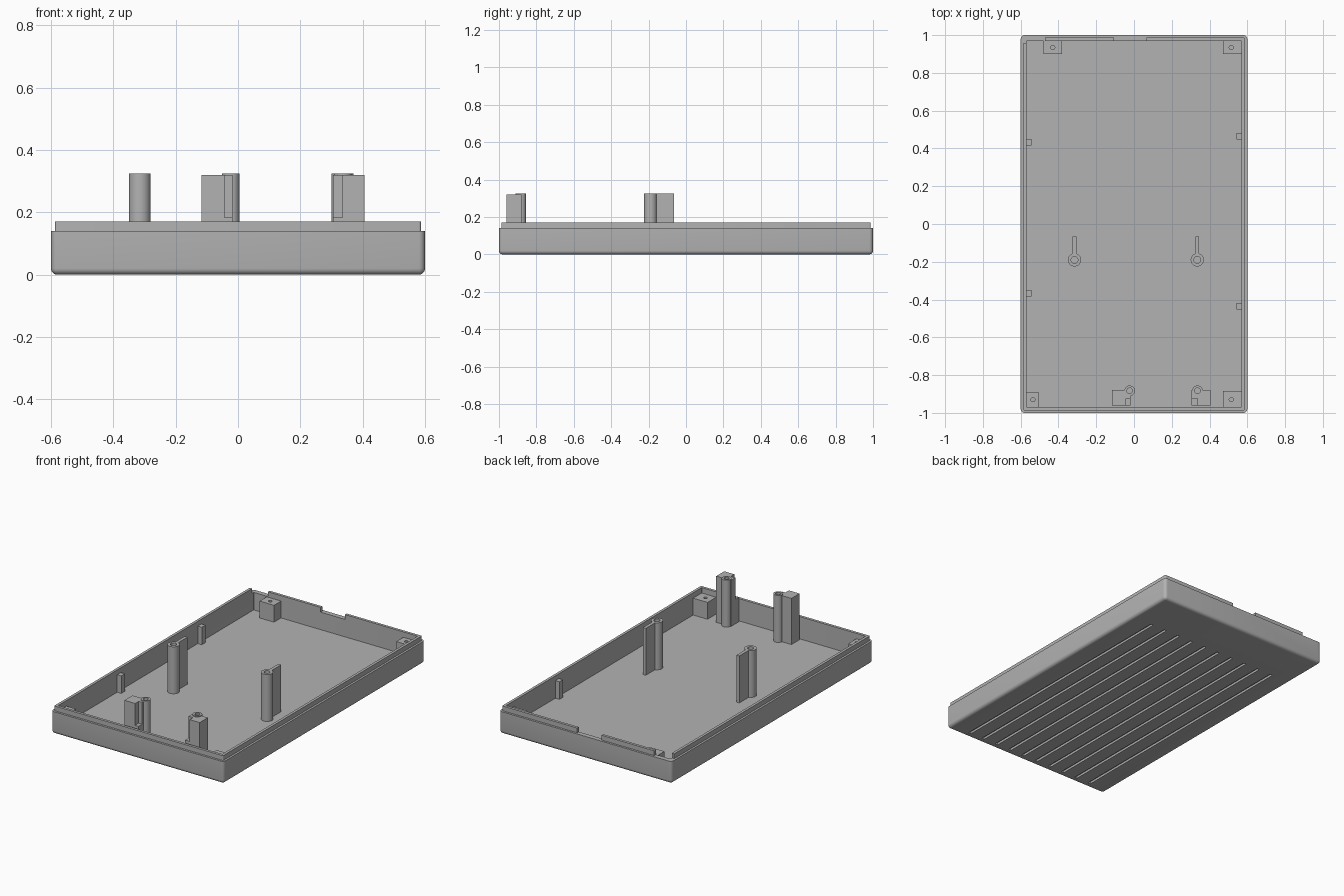
import bpy
import bmesh
from math import cos, sin, pi, radians
from mathutils import Matrix, Vector

FLOOR, LEDGE, RIM, POST_TOP = 0.03, 0.14, 0.17, 0.325
SINK = 0.02  # parts start slightly inside the floor

cube = bpy.data.objects.get("Cube")
if cube:
    bpy.data.objects.remove(cube, do_unlink=True)

grey = bpy.data.materials.new("grey_plastic")
grey.use_nodes = True
grey.diffuse_color = (0.45, 0.45, 0.45, 1)
grey.node_tree.nodes["Principled BSDF"].inputs["Base Color"].default_value = (0.45, 0.45, 0.45, 1)


def finish(name, bm):
    bmesh.ops.recalc_face_normals(bm, faces=bm.faces)
    mesh = bpy.data.meshes.new(name)
    bm.to_mesh(mesh)
    bm.free()
    mesh.materials.append(grey)
    obj = bpy.data.objects.new(name, mesh)
    bpy.context.scene.collection.objects.link(obj)
    return obj


def add_box(bm, x0, x1, y0, y1, z0, z1):
    size = Matrix.Diagonal((x1 - x0, y1 - y0, z1 - z0, 1))
    centre = Matrix.Translation(((x0 + x1) / 2, (y0 + y1) / 2, (z0 + z1) / 2))
    bmesh.ops.create_cube(bm, size=1, matrix=centre @ size)


def add_loft(bm, rings):
    """Skin a list of point rings and cap both ends."""
    loops = [[bm.verts.new(p) for p in ring] for ring in rings]
    n = len(loops[0])
    for a, b in zip(loops, loops[1:]):
        for i in range(n):
            j = (i + 1) % n
            bm.faces.new((a[i], a[j], b[j], b[i]))
    bm.faces.new(loops[0][::-1])
    bm.faces.new(loops[-1])


def circle(x, y, r, z, n=32):
    return [Vector((x + r * cos(2 * pi * i / n), y + r * sin(2 * pi * i / n), z)) for i in range(n)]


def rounded_rect(inset, z, steps=5):
    r = max(0.02 - inset, 0.003)
    hx, hy = 0.6 - inset - r, 1 - inset - r
    points = []
    for k, (sx, sy) in enumerate(((1, 1), (-1, 1), (-1, -1), (1, -1))):
        for s in range(steps + 1):
            a = (k + s / steps) * pi / 2
            points.append(Vector((sx * hx + r * cos(a), sy * hy + r * sin(a), z)))
    return points


def box(name, *dims):
    bm = bmesh.new()
    add_box(bm, *dims)
    return finish(name, bm)


def cut(obj, boxes=(), holes=()):
    """Subtract boxes and vertical round holes (x, y, radius, z0, z1)."""
    bm = bmesh.new()
    for dims in boxes:
        add_box(bm, *dims)
    for x, y, r, z0, z1 in holes:
        add_loft(bm, [circle(x, y, r, z0), circle(x, y, r, z1)])
    cutter = finish("cutter", bm)
    cutter.hide_render = True
    mod = obj.modifiers.new("cut", "BOOLEAN")
    mod.operation, mod.solver, mod.object = "DIFFERENCE", "EXACT", cutter
    bpy.context.view_layer.objects.active = obj
    bpy.ops.object.modifier_apply(modifier=mod.name)
    bpy.data.objects.remove(cutter, do_unlink=True)


def smooth(obj):
    obj.data.shade_smooth()
    obj.data.set_sharp_from_angle(angle=radians(35))


def post(name, x, y, r, hole):
    bm = bmesh.new()
    add_loft(bm, [circle(x, y, r, SINK), circle(x, y, r, POST_TOP),
                  circle(x, y, hole, POST_TOP), circle(x, y, hole, 0.1)])
    smooth(finish(name, bm))


# Tray shell: rounded bottom edge, outer wall, ledge, raised lip, inner wall
bm = bmesh.new()
fillet = [(0.02 * (1 - sin(a)), 0.02 * (1 - cos(a))) for a in (i * pi / 10 for i in range(6))]
profile = fillet + [(0, LEDGE), (0.013, LEDGE), (0.013, RIM), (0.03, RIM), (0.03, FLOOR)]
add_loft(bm, [rounded_rect(inset, z) for inset, z in profile])
tray = finish("tray", bm)

# Gaps in the back lip, and long grooves in the underside
gaps = [(-0.105, 0.065, 0.95, 1.05, LEDGE, 0.2), (-0.65, -0.47, 0.955, 1.05, LEDGE, 0.2)]
grooves = []
for i in range(10):
    x = -0.46 + i * 0.102
    grooves.append((x - 0.009, x + 0.009, -0.96, 0.71, -0.05, 0.014))
cut(tray, gaps + grooves)
smooth(tray)

# Corner screw blocks
corners = {
    "back_right": (-0.48, -0.38, 0.9, 0.98, -0.43, 0.935),
    "back_left": (0.47, 0.58, 0.9, 0.98, 0.515, 0.935),
    "front_right": (-0.58, -0.505, -0.98, -0.89, -0.535, -0.93),
    "front_left": (0.47, 0.58, -0.98, -0.885, 0.515, -0.93),
}
for place, (x0, x1, y0, y1, hx, hy) in corners.items():
    block = box(place + "_screw_block", x0, x1, y0, y1, SINK, 0.136)
    cut(block, holes=[(hx, hy, 0.011, 0.06, 0.2)])

# Small ribs on the side walls
for side, name, ys in ((-1, "right", (0.433, -0.367)), (1, "left", (0.465, -0.435))):
    for y in ys:
        inner, outer = sorted((side * 0.542, side * 0.58))
        box(name + "_wall_rib", inner, outer, y - 0.018, y + 0.018, SINK, LEDGE)

# Middle posts, each with a thin fin behind
for name, x in (("right", -0.315), ("left", 0.335)):
    post(name + "_middle_post", x, -0.19, 0.035, 0.018)
    box(name + "_middle_fin", x - 0.01, x + 0.01, -0.158, -0.065, SINK, POST_TOP)

# Front posts, each joined to a notched block
for name, x, x0, x1, n0, n1 in (("right", -0.023, -0.117, -0.018, -0.043, 0),
                                ("left", 0.336, 0.305, 0.406, 0.29, 0.336)):
    post(name + "_front_post", x, -0.883, 0.028, 0.015)
    block = box(name + "_front_block", x0, x1, -0.96, -0.88, SINK, 0.32)
    cut(block, [(n0, n1, -1, -0.925, 0.183, 0.4)], [(x, -0.883, 0.02, 0.1, 0.4)])
